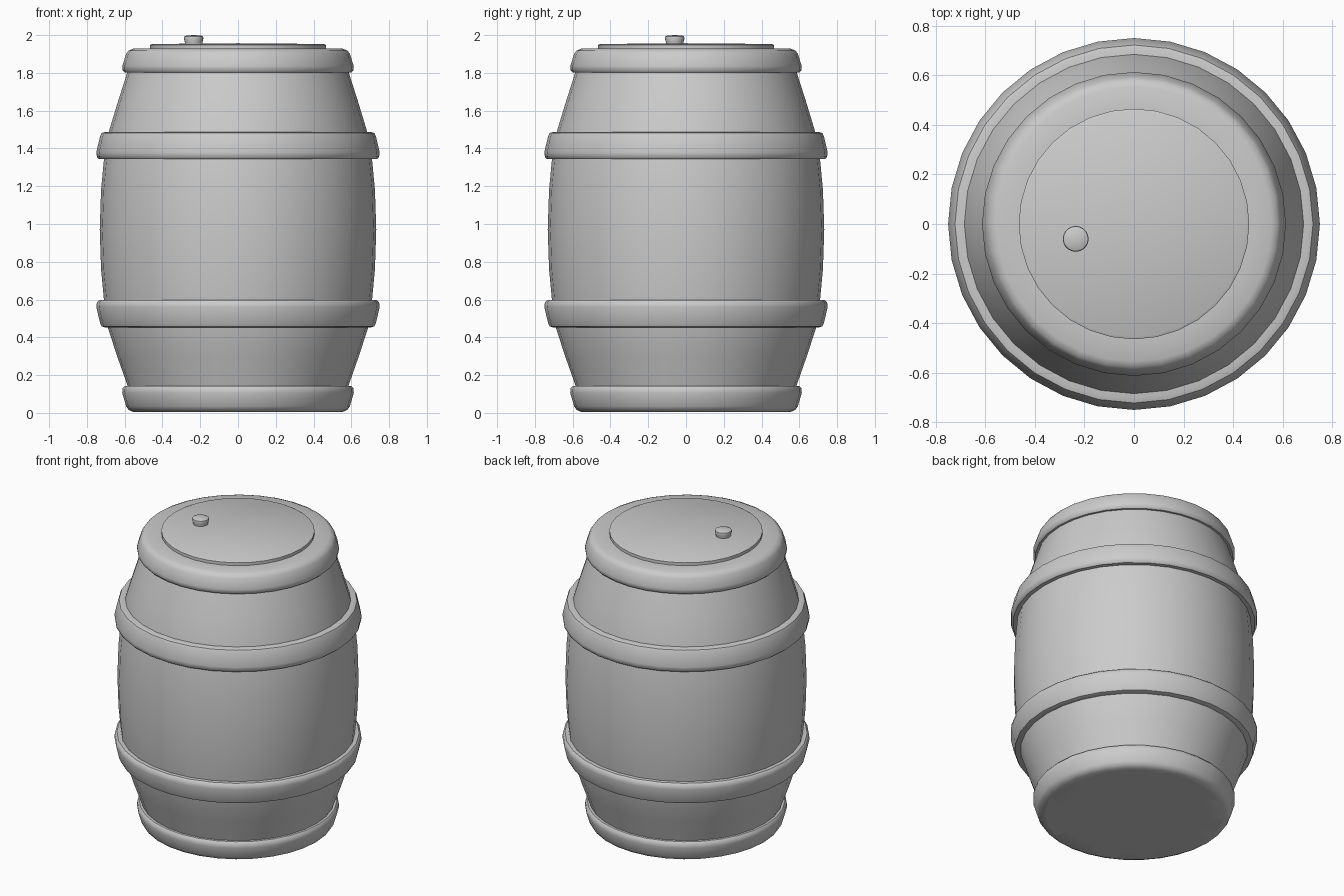
import bpy, bmesh
from math import sin, cos, tau, radians

if "Cube" in bpy.data.objects:
    bpy.data.objects.remove(bpy.data.objects["Cube"])


def lathe(name, profile, segments=32, center=(0, 0), closed=False):
    """Revolve an (r, z) profile around z; r = 0 points become a pole."""
    bm = bmesh.new()
    rings = []
    for r, z in profile:
        if r == 0:
            rings.append([bm.verts.new((center[0], center[1], z))] * segments)
        else:
            rings.append([bm.verts.new((center[0] + r * cos(tau * i / segments),
                                        center[1] + r * sin(tau * i / segments), z))
                          for i in range(segments)])
    pairs = list(zip(rings, rings[1:]))
    if closed:
        pairs.append((rings[-1], rings[0]))
    for a, b in pairs:
        for i in range(segments):
            j = (i + 1) % segments
            bm.faces.new(list(dict.fromkeys((a[i], a[j], b[j], b[i]))))
    bmesh.ops.recalc_face_normals(bm, faces=bm.faces)
    mesh = bpy.data.meshes.new(name)
    bm.to_mesh(mesh)
    bm.free()
    ob = bpy.data.objects.new(name, mesh)
    bpy.context.collection.objects.link(ob)
    bpy.context.view_layer.objects.active = ob
    bpy.ops.object.select_all(action='DESELECT')
    ob.select_set(True)
    bpy.ops.object.shade_smooth_by_angle(angle=radians(40))
    return ob


# Bulging barrel body, closed at both ends
lathe("barrel_body", [
    (0, 0.005), (0.54, 0.005), (0.585, 0.145), (0.64, 0.30), (0.69, 0.455), (0.71, 0.60),
    (0.725, 0.76), (0.732, 0.97), (0.725, 1.18), (0.71, 1.34), (0.685, 1.485),
    (0.638, 1.64), (0.587, 1.80), (0.54, 1.92), (0, 1.92)])

# End hoops, tapered towards the rims (mirrored top and bottom)
end_hoop = [(0.45, 0.005), (0.555, 0.005), (0.58, 0.017), (0.592, 0.035),
            (0.613, 0.105), (0.611, 0.13), (0.60, 0.143), (0.56, 0.143)]
lathe("bottom_hoop", end_hoop, closed=True)
lathe("top_hoop", [(r, 1.933 - z * 0.92) for r, z in end_hoop], closed=True)

# Middle hoops (mirrored about the widest part)
middle_hoop = [(0.66, 0.453), (0.705, 0.453), (0.722, 0.458), (0.73, 0.475),
               (0.75, 0.56), (0.747, 0.585), (0.735, 0.597), (0.69, 0.597)]
lathe("lower_hoop", middle_hoop, closed=True)
lathe("upper_hoop", [(r, 1.94 - z) for r, z in middle_hoop], closed=True)

# Thin round lid
lathe("lid", [(0, 1.915), (0.465, 1.915), (0.465, 1.948), (0.455, 1.953), (0, 1.957)])

# Off-centre stopper, wider at its top
lathe("stopper", [(0, 1.94), (0.044, 1.94), (0.047, 1.965), (0.052, 1.982),
                  (0.05, 1.992), (0.038, 1.998), (0, 2.0)],
      segments=20, center=(-0.235, -0.06))
